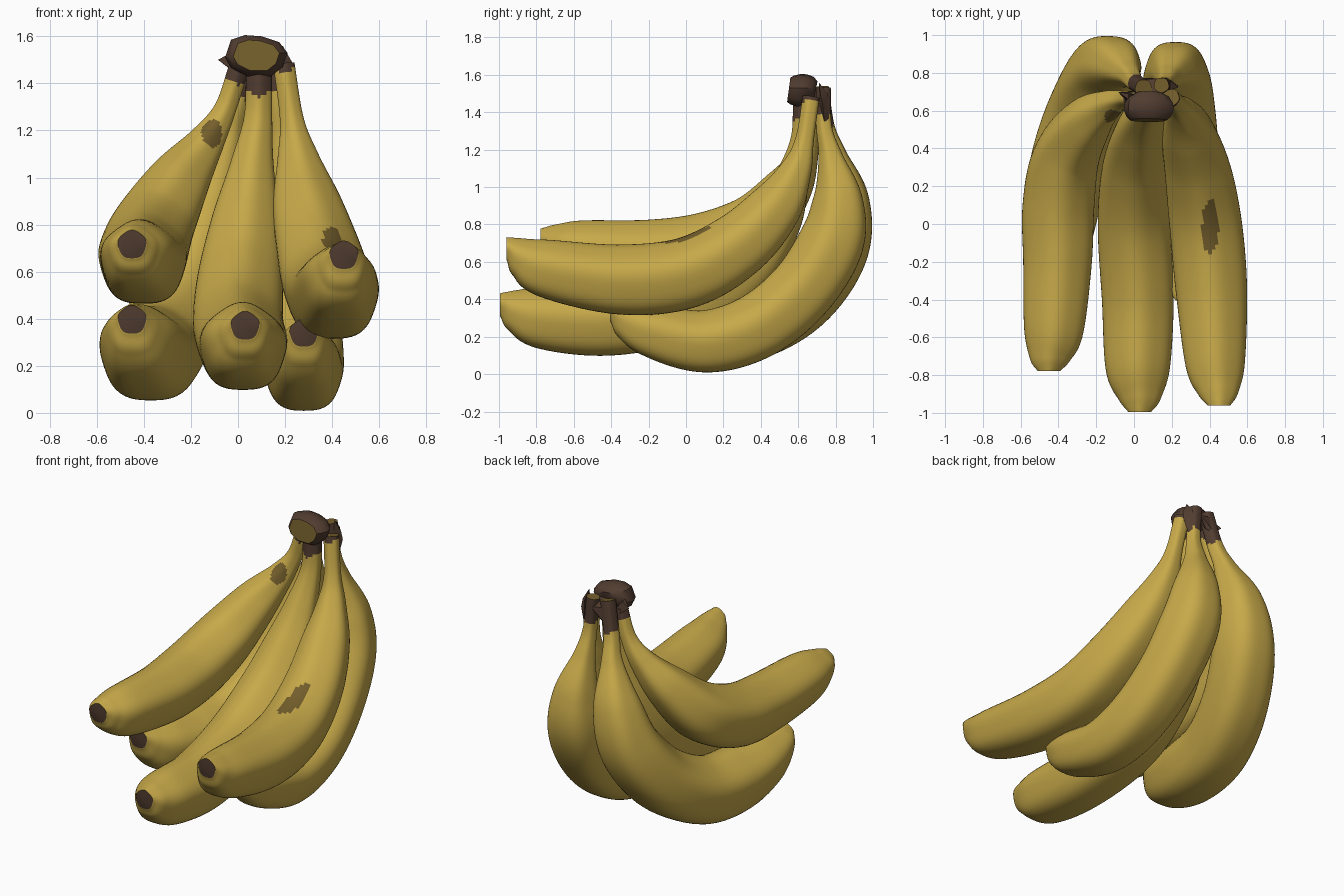
import bpy, bmesh, math
from mathutils import Vector


def material(name, rgb):
    m = bpy.data.materials.new(name)
    m.diffuse_color = (*rgb, 1)
    return m


YELLOW = material("banana yellow", (0.575, 0.4, 0.068))
BROWN = material("dark brown", (0.083, 0.046, 0.03))
OLIVE = material("olive bruise", (0.175, 0.113, 0.025))


def finish(bm, name, angle=50):
    bmesh.ops.recalc_face_normals(bm, faces=bm.faces)
    me = bpy.data.meshes.new(name)
    bm.to_mesh(me)
    bm.free()
    for m in (YELLOW, BROWN, OLIVE):
        me.materials.append(m)
    ob = bpy.data.objects.new(name, me)
    bpy.context.collection.objects.link(ob)
    bpy.ops.object.select_all(action='DESELECT')
    ob.select_set(True)
    bpy.context.view_layer.objects.active = ob
    bpy.ops.object.shade_smooth_by_angle(angle=math.radians(angle))
    return ob


def loft(bm, rings):
    loops = [[bm.verts.new(p) for p in r] for r in rings]
    n = len(loops[0])
    for a, b in zip(loops, loops[1:]):
        for i in range(n):
            j = (i + 1) % n
            bm.faces.new((a[i], a[j], b[j], b[i]))
    return bm.faces.new(loops[0]), bm.faces.new(loops[-1])


def spline(pts, steps):
    """Smooth path through (x, y, z, radius) points."""
    P = [Vector(p) for p in pts]
    P = [2 * P[0] - P[1]] + P + [2 * P[-1] - P[-2]]
    out = []
    for k in range(1, len(P) - 2):
        a, b, c, d = P[k - 1:k + 3]
        for s in range(steps):
            t = s / steps
            out.append(0.5 * (2 * b + (c - a) * t + (2 * a - 5 * b + 4 * c - d) * t * t
                              + (3 * b - a - 3 * c + d) * t ** 3))
    return out + [P[-2]]


def banana(name, pts, brown_z, bruise=None):
    path = spline(pts, 12)
    pos = [p.to_3d() for p in path]
    rings = []
    for i, p in enumerate(path):
        T = (pos[min(i + 1, len(pos) - 1)] - pos[max(i - 1, 0)]).normalized()
        # the blossom end is cut facing the front
        T = Vector((0, 1, 0)).lerp(T, min(1, i / 30)).normalized()
        side = Vector((1, 0, 0))
        side = (side - T * T.dot(side)).normalized()
        up = side.cross(T)
        ring = []
        for k in range(60):
            a = 2 * math.pi * k / 60
            r = p.w * (1 + 0.03 * math.cos(5 * (a - math.pi / 2)))
            ring.append(pos[i] + r * (side * math.cos(a) + up * math.sin(a)))
        rings.append(ring)
    bm = bmesh.new()
    tip, top = loft(bm, rings)
    # brown stem with a ragged edge, bruise in an ellipsoid
    for f in bm.faces:
        c = f.calc_center_median()
        if c.z > brown_z + 0.6 * abs(c.x - pos[-1].x):
            f.material_index = 1
        elif bruise:
            o, s = Vector(bruise[0]), bruise[1]
            if sum(((c[i] - o[i]) / s[i]) ** 2 for i in range(3)) < 1:
                f.material_index = 2
    tip.material_index = 1
    top.material_index = 2
    finish(bm, name)


banana("banana_centre", [
    (0.03, -0.995, 0.37, 0.06), (0.03, -0.93, 0.335, 0.11), (0.02, -0.77, 0.298, 0.168),
    (0.02, -0.4, 0.282, 0.188), (0.0, 0.0, 0.37, 0.19), (0.01, 0.3, 0.57, 0.178),
    (0.035, 0.48, 0.82, 0.142), (0.06, 0.57, 1.05, 0.092), (0.085, 0.62, 1.25, 0.06),
    (0.09, 0.63, 1.45, 0.055)], 1.34)

banana("banana_upper_right", [
    (0.45, -0.96, 0.67, 0.06), (0.445, -0.9, 0.62, 0.105), (0.43, -0.75, 0.56, 0.155),
    (0.41, -0.35, 0.5, 0.187), (0.38, 0.0, 0.535, 0.19), (0.34, 0.28, 0.685, 0.175),
    (0.29, 0.48, 0.89, 0.142), (0.253, 0.59, 1.09, 0.085), (0.228, 0.635, 1.25, 0.05),
    (0.195, 0.67, 1.48, 0.045)], 1.44, ((0.405, -0.01, 0.74), (0.045, 0.15, 0.15)))

banana("banana_upper_left", [
    (-0.45, -0.778, 0.715, 0.06), (-0.445, -0.72, 0.69, 0.105), (-0.425, -0.57, 0.662, 0.155),
    (-0.405, -0.2, 0.64, 0.18), (-0.4, 0.1, 0.67, 0.188), (-0.36, 0.36, 0.78, 0.175),
    (-0.25, 0.54, 0.98, 0.132), (-0.135, 0.63, 1.15, 0.078), (-0.055, 0.66, 1.29, 0.047),
    (0.005, 0.66, 1.47, 0.043)], 1.39, ((-0.11, 0.57, 1.19), (0.045, 0.065, 0.065)))

banana("banana_lower_left", [
    (-0.45, -0.37, 0.395, 0.06), (-0.445, -0.31, 0.35, 0.11), (-0.42, -0.17, 0.295, 0.165),
    (-0.385, 0.08, 0.25, 0.197), (-0.34, 0.36, 0.272, 0.2), (-0.26, 0.62, 0.42, 0.195),
    (-0.17, 0.8, 0.67, 0.182), (-0.1, 0.842, 0.93, 0.142), (-0.03, 0.795, 1.17, 0.067),
    (0.005, 0.75, 1.32, 0.047), (0.05, 0.72, 1.53, 0.045)], 1.32)

banana("banana_lower_right", [
    (0.28, -0.405, 0.34, 0.06), (0.28, -0.34, 0.29, 0.1), (0.282, -0.19, 0.23, 0.142),
    (0.28, 0.1, 0.17, 0.166), (0.27, 0.38, 0.25, 0.176), (0.25, 0.62, 0.445, 0.178),
    (0.225, 0.78, 0.7, 0.175), (0.21, 0.815, 0.93, 0.135), (0.18, 0.775, 1.16, 0.066),
    (0.165, 0.74, 1.32, 0.042), (0.145, 0.735, 1.53, 0.04)], 1.36)

# crown block joining the stems, tapering to the back, with a cut olive face in front
outline = [(-0.055, 1.51), (-0.03, 1.585), (0.03, 1.605), (0.1, 1.6), (0.175, 1.575),
           (0.21, 1.53), (0.19, 1.47), (0.14, 1.43), (0.04, 1.43), (-0.03, 1.465)]
bm = bmesh.new()
rings = []
for y, s in ((0.55, 0.74), (0.568, 0.88), (0.605, 1.0), (0.64, 0.97), (0.675, 0.8), (0.695, 0.5)):
    rings.append([(0.08 + (x - 0.08) * s, y + 0.1 * (z - 1.525), 1.525 + (z - 1.525) * s)
                  for x, z in outline])
front, back = loft(bm, rings)
for f in bm.faces:
    f.material_index = 1
front.material_index = 2
finish(bm, "crown", 40)


# dry husk shards around the crown
def husk(name, pts):
    bm = bmesh.new()
    bmesh.ops.convex_hull(bm, input=[bm.verts.new(p) for p in pts])
    for f in bm.faces:
        f.material_index = 1
    finish(bm, name, 30)


husk("husk_left", [(-0.085, 0.7, 1.5), (-0.03, 0.66, 1.53), (-0.03, 0.69, 1.53),
                   (-0.03, 0.64, 1.46), (-0.02, 0.7, 1.45), (0.03, 0.67, 1.46)])
husk("husk_right", [(0.19, 0.71, 1.56), (0.23, 0.72, 1.49), (0.235, 0.73, 1.44),
                    (0.19, 0.76, 1.5), (0.19, 0.765, 1.36), (0.205, 0.74, 1.35),
                    (0.18, 0.71, 1.45)])
husk("husk_back", [(0.03, 0.69, 1.52), (0.14, 0.69, 1.52), (0.02, 0.765, 1.5),
                   (0.14, 0.77, 1.48), (0.02, 0.775, 1.39), (0.08, 0.755, 1.41)])
